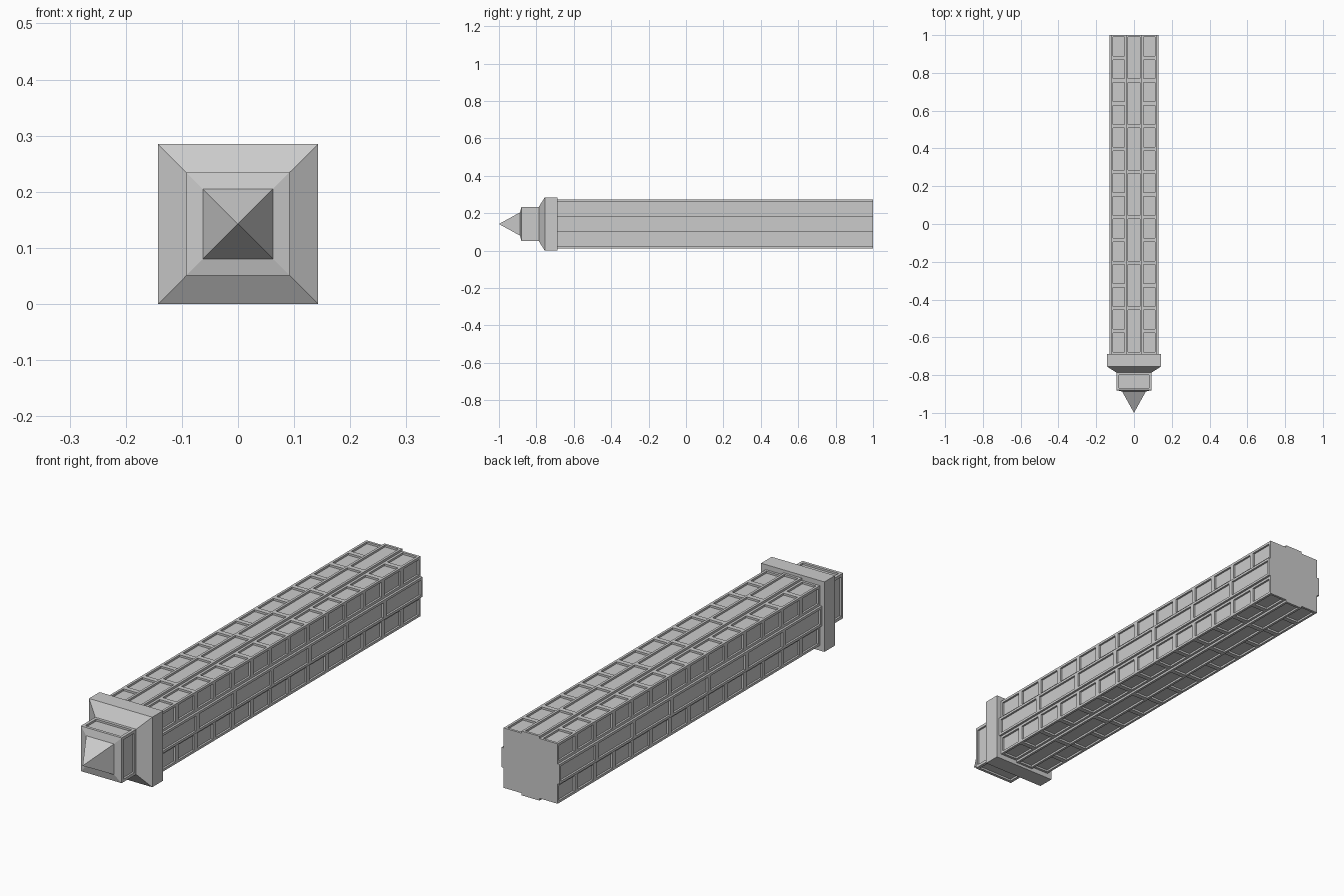
import bpy, bmesh
from math import radians
from mathutils import Matrix, Vector

if "Cube" in bpy.data.objects:
    bpy.data.objects.remove(bpy.data.objects["Cube"])

ZC = 0.1425                      # height of the long axis
Y0, Y1 = -0.687, 1.0             # shaft ends
CORE, PROUD, THIRD = 0.122, 0.131, 0.0405
BRICKS = 14                      # short bricks per row


def recess(bm, faces, margin, depth):
    """Sink a straight-walled panel into each face."""
    bm.normal_update()
    bmesh.ops.inset_individual(bm, faces=faces, thickness=margin, use_even_offset=True)
    bm.normal_update()
    bmesh.ops.inset_individual(bm, faces=faces, thickness=0.0, depth=-depth, use_even_offset=True)


def finish(bm, name):
    mesh = bpy.data.meshes.new(name)
    bm.to_mesh(mesh)
    bm.free()
    obj = bpy.data.objects.new(name, mesh)
    obj.location.z = ZC
    bpy.context.collection.objects.link(obj)
    return obj


# Brick shaft: square profile with a proud middle course on each side
bm = bmesh.new()
side = [(-CORE, CORE, 1), (-THIRD, CORE, 1), (-THIRD, PROUD, 2),
        (THIRD, PROUD, 2), (THIRD, CORE, 1)]
columns = []
for k in range(4):
    rot = Matrix.Rotation(radians(90 * k), 3, 'Y')
    for x, z, step in side:
        p = rot @ Vector((x, 0, z))
        columns.append({i: bm.verts.new((p.x, Y0 + (Y1 - Y0) * i / BRICKS, p.z))
                        for i in range(0, BRICKS + 1, step)})

panels = []
n = len(columns)
for j in range(n):
    a, b = columns[j], columns[(j + 1) % n]
    span = 1 if j % 5 in (0, 4) else 2       # short outer bricks, long middle ones
    for i in range(0, BRICKS, span):
        left = [a[q] for q in range(i, i + span + 1) if q in a]
        right = [b[q] for q in range(i, i + span + 1) if q in b]
        face = bm.faces.new(left + right[::-1])
        if j % 5 in (0, 2, 4):
            panels.append(face)
for end in (0, BRICKS):
    bm.faces.new([c[end] for c in columns])
bmesh.ops.recalc_face_normals(bm, faces=bm.faces[:])
recess(bm, panels, 0.010, 0.008)
finish(bm, "brick_shaft")

# Capital: collar, sloped shoulder, panelled block and pyramid point
bm = bmesh.new()
rings = []
for half, y in [(0.1425, -0.687), (0.1425, -0.755), (0.092, -0.787),
                (0.092, -0.88), (0.0625, -0.887)]:
    rings.append([bm.verts.new((sx * half, y, sz * half))
                  for sx, sz in ((-1, -1), (1, -1), (1, 1), (-1, 1))])
tip = bm.verts.new((0, -1.0, 0))
bm.faces.new(rings[0])
block_sides = []
for r, (lo, hi) in enumerate(zip(rings, rings[1:])):
    for k in range(4):
        m = (k + 1) % 4
        face = bm.faces.new((lo[k], lo[m], hi[m], hi[k]))
        if r == 2:
            block_sides.append(face)
for k in range(4):
    bm.faces.new((rings[-1][k], rings[-1][(k + 1) % 4], tip))
bmesh.ops.recalc_face_normals(bm, faces=bm.faces[:])
recess(bm, block_sides, 0.012, 0.008)
finish(bm, "pointed_capital")
